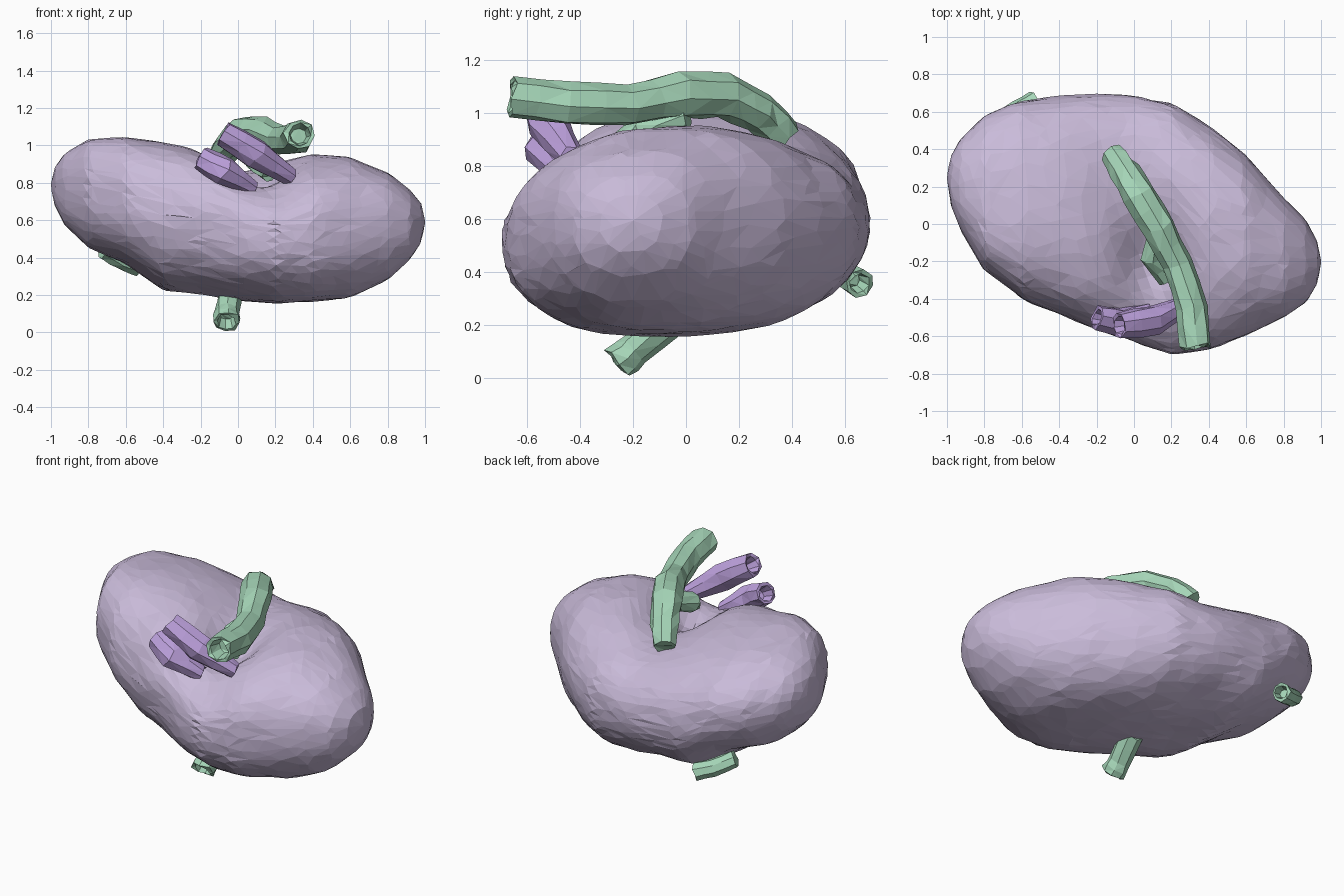
import bpy, bmesh, random
from mathutils import Vector, noise
from math import cos, sin, pi, exp

random.seed(4)
if "Cube" in bpy.data.objects:
    bpy.data.objects.remove(bpy.data.objects["Cube"], do_unlink=True)


def material(name, rgb):
    mat = bpy.data.materials.new(name)
    mat.use_nodes = True
    mat.diffuse_color = (*rgb, 1)
    for node in mat.node_tree.nodes:
        if node.type == "BSDF_PRINCIPLED":
            node.inputs["Base Color"].default_value = (*rgb, 1)
    return mat


LAVENDER = material("pale lavender", (0.59, 0.50, 0.70))
GREEN = material("soft green", (0.38, 0.67, 0.48))
PURPLE = material("light purple", (0.50, 0.35, 0.71))


def add_object(name, bm, mat):
    bmesh.ops.recalc_face_normals(bm, faces=bm.faces)
    bmesh.ops.triangulate(bm, faces=bm.faces)
    mesh = bpy.data.meshes.new(name)
    bm.to_mesh(mesh)
    bm.free()
    mesh.materials.append(mat)
    obj = bpy.data.objects.new(name, mesh)
    bpy.context.scene.collection.objects.link(obj)
    return obj


# Body outline stations: x, front y, back y, bottom z, top z
STATIONS = [
    (-1, .24, .26, .77, .80), (-.98, .1, .36, .68, .88), (-.93, -.03, .45, .58, .95),
    (-.8, -.25, .58, .45, 1.03), (-.6, -.4, .66, .37, 1.03), (-.4, -.47, .69, .23, 1.01),
    (-.2, -.56, .7, .21, .97), (0, -.63, .68, .17, .95), (.2, -.7, .64, .15, .95),
    (.4, -.68, .52, .16, .95), (.6, -.59, .36, .19, .94), (.8, -.5, .14, .28, .86),
    (.92, -.42, .02, .39, .76), (.98, -.32, -.09, .48, .69), (1, -.21, -.19, .58, .6),
]


def section(x):
    for a, b in zip(STATIONS, STATIONS[1:]):
        if x <= b[0]:
            t = (x - a[0]) / (b[0] - a[0])
            return [p + (q - p) * t for p, q in zip(a[1:], b[1:])]
    return STATIONS[-1][1:]


def gauss(d, width):
    return exp(-(d / width) ** 2)


# Bean-shaped body: a sphere fitted to the stations, with a hollow on top
bm = bmesh.new()
bmesh.ops.create_icosphere(bm, subdivisions=5, radius=1)
reach = max(v.co.x for v in bm.verts)
for v in bm.verts:
    x = max(-1, min(1, v.co.x / reach))
    front, back, low, high = section(x)
    around = Vector((v.co.y, v.co.z))
    scale = 0
    if around.length > 1e-6:
        around.normalize()
        # slightly squared oval cross-section
        scale = (abs(around.x) ** 2.3 + abs(around.y) ** 2.3) ** (-1 / 2.3)
    dy = around.x * scale * (back - front) / 2
    y = (front + back) / 2 + dy
    z = (low + high) / 2 + around.y * scale * (high - low) / 2
    # the right lobe slopes down to the back, the left one down to the front
    side = max(0, min(1, .5 + x / .8))
    top_tilt = -.12 + .17 * side
    bottom_tilt = .05 - .02 * side
    z += dy * (bottom_tilt + (top_tilt - bottom_tilt) * (around.y + 1) / 2)
    # groove between the two lobes, and a deeper pit in it
    if around.y > 0:
        groove = .13 * gauss(x - .06 + .2 * y, .2) * gauss(y + .2, .55)
        pit = .08 * gauss(x - .1, .14) * gauss(y + .18, .16)
        z -= (groove + pit) * min(1, around.y * 2)
    bump = 1 + .03 * noise.noise(Vector((x, y, z)) * 4) + random.uniform(-.005, .005)
    middle = Vector(((front + back) / 2, (low + high) / 2))
    v.co = (x, middle.x + (y - middle.x) * bump, middle.y + (z - middle.y) * bump)
# reduce to uneven flat facets
body = add_object("body", bm, LAVENDER)
decimate = body.modifiers.new("facets", "DECIMATE")
decimate.ratio = .4


def tube(name, points, radii, mat, open_start=True, sides=8):
    pts = [Vector(p) for p in points]
    # add midpoints so the vessel has more facets
    path, sizes = [pts[0]], [radii[0]]
    for i in range(1, len(pts)):
        path += [(pts[i - 1] + pts[i]) / 2, pts[i]]
        sizes += [(radii[i - 1] + radii[i]) / 2, radii[i]]
    last = len(path) - 1
    rings = []
    for i, (p, r) in enumerate(zip(path, sizes)):
        along = (path[min(i + 1, last)] - path[max(i - 1, 0)]).normalized()
        rings.append((p, r, along))
    # turned-in rim at the open end
    if open_start:
        p, r, d = rings[0]
        rings = [(p + d * r, r * .5, d), (p, r * .72, d)] + rings
    bm = bmesh.new()
    loops = []
    for p, r, d in rings:
        side = d.cross(Vector((.1, .2, 1))).normalized()
        up = side.cross(d)
        loop = []
        for k in range(sides):
            a = 2 * pi * k / sides
            wobble = r * random.uniform(.92, 1.1)
            shift = d * r * random.uniform(-.15, .15)
            loop.append(bm.verts.new(p + (side * cos(a) + up * sin(a)) * wobble + shift))
        loops.append(loop)
    for a, b in zip(loops, loops[1:]):
        for k in range(sides):
            n = (k + 1) % sides
            bm.faces.new((a[k], a[n], b[n], b[k]))
    bm.faces.new(loops[0])
    bm.faces.new(loops[-1])
    return add_object(name, bm, mat)


# Large arched vessel over the top and its short branch
tube("arched_vessel",
     [(.33, -.66, 1.06), (.31, -.45, 1.035), (.23, -.22, 1.03), (.13, -.02, 1.07),
      (.03, .15, 1.065), (-.05, .28, 1.0), (-.11, .37, .91)],
     [.083, .082, .08, .088, .088, .08, .065], GREEN)
tube("vessel_branch", [(.15, .0, .99), (.09, -.18, .92), (.17, -.29, .85)],
     [.05, .06, .05], GREEN, open_start=False)

# Pair of slanted vessels in the hollow
tube("left_slanted_vessel", [(-.08, -.54, 1.06), (.1, -.52, .95), (.28, -.43, .83)],
     [.07, .08, .05], PURPLE)
tube("right_slanted_vessel", [(-.2, -.5, .93), (-.07, -.53, .86), (.08, -.47, .77)],
     [.065, .08, .045], PURPLE)

# Short stubs below and behind
tube("lower_stub", [(-.06, -.26, .055), (-.06, -.19, .11), (-.04, -.06, .22)],
     [.07, .065, .065], GREEN)
tube("rear_stub", [(-.53, .655, .355), (-.62, .61, .385), (-.72, .54, .44)],
     [.055, .052, .05], GREEN)
